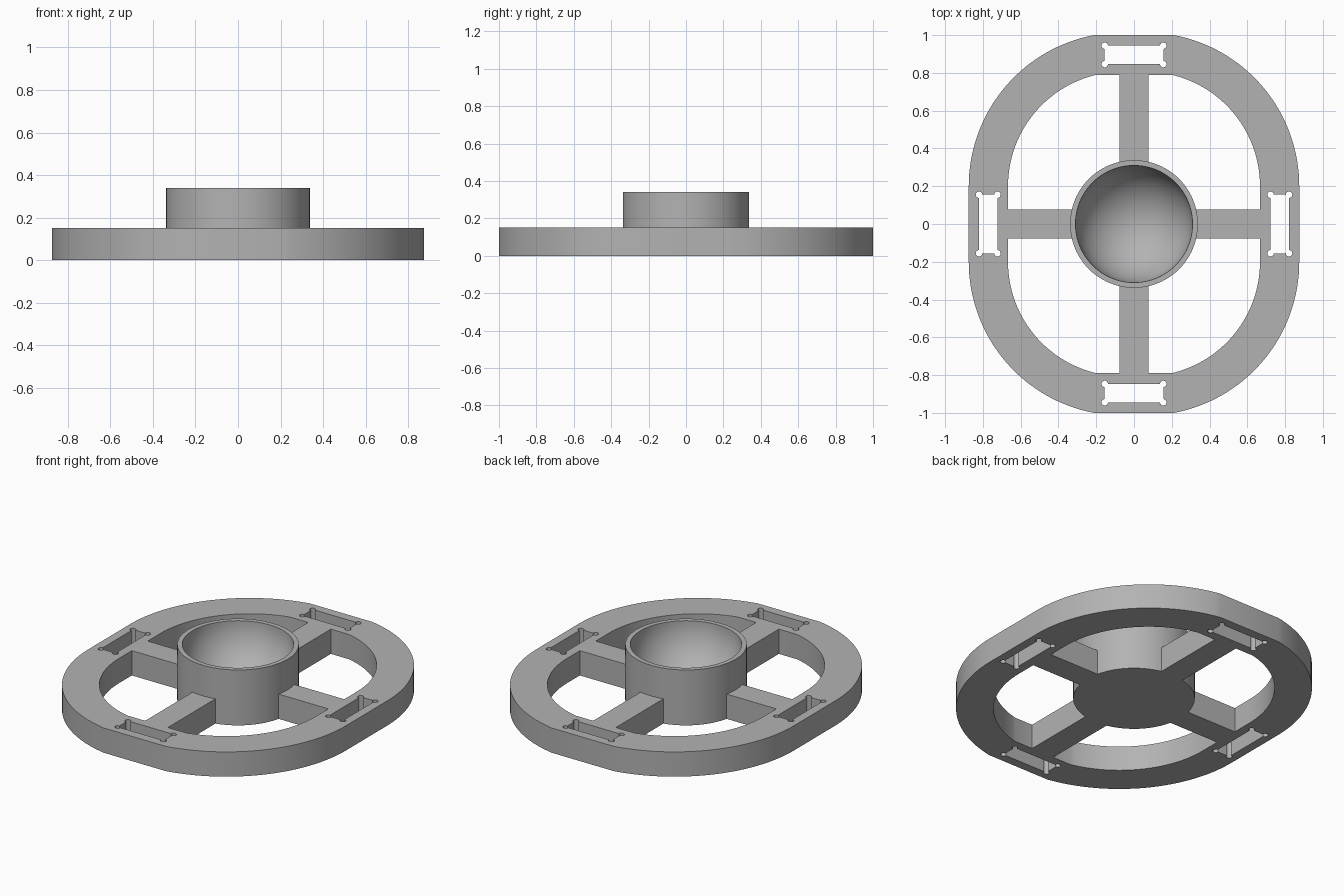
import bpy, bmesh
from math import sin, cos, asin, pi, radians
from mathutils import Matrix

if "Cube" in bpy.data.objects:
    bpy.data.objects.remove(bpy.data.objects["Cube"])

FRAME_H, HUB_H = 0.152, 0.34
HUB_R, BOWL_R = 0.338, 0.31
SPOKE = 0.077            # half width of a spoke
ARC_X, ARC_Y = 0.061, 0.2  # centre of each corner arc

grey = bpy.data.materials.new("plain_grey")
grey.use_nodes = True
colour = (0.45, 0.45, 0.45, 1)
grey.diffuse_color = colour
grey.node_tree.nodes["Principled BSDF"].inputs["Base Color"].default_value = colour


def arc(cx, cy, r, start, end, n):
    return [(cx + r * cos(start + (end - start) * i / n),
             cy + r * sin(start + (end - start) * i / n)) for i in range(n + 1)]


def corner(r, top):
    """Corner arc of the oval, cut off at the flat end."""
    return arc(ARC_X, ARC_Y, r, 0, asin((top - ARC_Y) / r), 32)


def prisms(name, outlines, z0, z1):
    """One object holding a vertical prism for each outline."""
    bm = bmesh.new()
    for pts in outlines:
        face = bm.faces.new([bm.verts.new((x, y, z0)) for x, y in pts])
        new = bmesh.ops.extrude_face_region(bm, geom=[face])["geom"]
        bmesh.ops.translate(bm, vec=(0, 0, z1 - z0),
                            verts=[v for v in new if isinstance(v, bmesh.types.BMVert)])
    bmesh.ops.recalc_face_normals(bm, faces=bm.faces)
    return finish(name, bm)


def finish(name, bm):
    mesh = bpy.data.meshes.new(name)
    bm.to_mesh(mesh)
    bm.free()
    mesh.materials.append(grey)
    ob = bpy.data.objects.new(name, mesh)
    bpy.context.collection.objects.link(ob)
    return ob


def combine(ob, other, operation):
    mod = ob.modifiers.new(other.name, "BOOLEAN")
    mod.object, mod.operation, mod.solver = other, operation, "EXACT"
    bpy.context.view_layer.objects.active = ob
    bpy.ops.object.modifier_apply(modifier=mod.name)
    bpy.data.objects.remove(other)


# Oval frame
q = corner(0.814, 1.0)
half = q + [(-x, y) for x, y in reversed(q)]
frame = prisms("wheel_frame", [half + [(-x, -y) for x, y in half]], 0, FRAME_H)

# Four windows that leave the spokes
w = [(SPOKE, SPOKE), (0.667, SPOKE)] + corner(0.606, 0.79) + [(SPOKE, 0.79)]
windows = [[(x * sx, y * sy) for x, y in w] for sx in (1, -1) for sy in (1, -1)]
combine(frame, prisms("window_cutter", windows, -0.1, 0.3), "DIFFERENCE")


# Four slots with small round reliefs at their corners
def slot(cx, cy, hx, hy, r=0.017):
    pts = []
    for k, (sx, sy) in enumerate([(1, 1), (-1, 1), (-1, -1), (1, -1)]):
        mid = pi / 4 + k * pi / 2
        pts += arc(cx + sx * hx, cy + sy * hy, r, mid - 0.75 * pi, mid + 0.75 * pi, 18)
    return pts


slots = [slot(0, s * 0.895, 0.155, 0.049) for s in (1, -1)]
slots += [slot(s * 0.772, 0, 0.049, 0.155) for s in (1, -1)]
combine(frame, prisms("slot_cutter", slots, -0.1, 0.3), "DIFFERENCE")

# Hub cylinder with a hemispherical bowl
hub = prisms("hub", [arc(0, 0, HUB_R, 0, 2 * pi, 96)[:-1]], 0, HUB_H)
combine(frame, hub, "UNION")
bm = bmesh.new()
bmesh.ops.create_uvsphere(bm, u_segments=96, v_segments=48, radius=BOWL_R,
                          matrix=Matrix.Translation((0, 0, HUB_H)))
combine(frame, finish("bowl_cutter", bm), "DIFFERENCE")

# Smooth curved walls, crisp corners
bpy.ops.object.select_all(action="DESELECT")
frame.select_set(True)
bpy.context.view_layer.objects.active = frame
bpy.ops.object.shade_smooth_by_angle(angle=radians(25))
